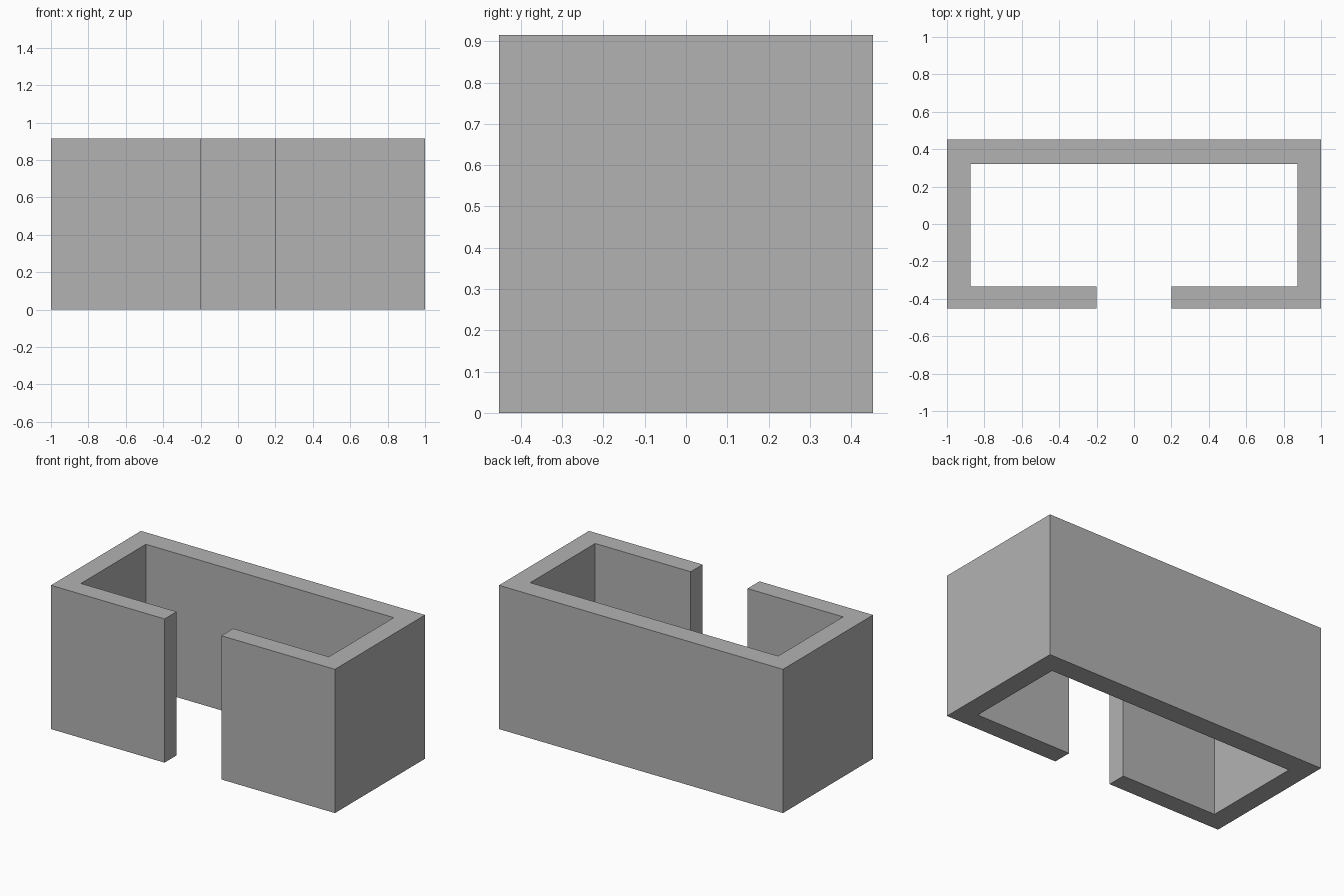
import bpy
import bmesh

cube = bpy.data.objects.get("Cube")
if cube:
    bpy.data.objects.remove(cube, do_unlink=True)

HEIGHT = 0.915
X_OUT, X_IN, X_GAP = 1.0, 0.873, 0.2
Y_OUT, Y_BACK, Y_FRONT = 0.453, 0.32, -0.333

# Plain grey for the whole enclosure
grey = bpy.data.materials.new("plain_grey")
grey.use_nodes = True
colour = (0.45, 0.45, 0.45, 1.0)
grey.diffuse_color = colour
grey.node_tree.nodes["Principled BSDF"].inputs["Base Color"].default_value = colour

# Floor plan: right half going round the wall, then mirrored for the left half
outer = [(X_GAP, -Y_OUT), (X_OUT, -Y_OUT), (X_OUT, Y_OUT)]
inner = [(X_IN, Y_BACK), (X_IN, Y_FRONT), (X_GAP, Y_FRONT)]


def mirrored(points):
    return [(-x, y) for x, y in reversed(points)]


plan = outer + mirrored(outer) + mirrored(inner) + inner

# Walls: the plan raised to full height, open at top and bottom of the room
bm = bmesh.new()
base = bm.faces.new([bm.verts.new((x, y, 0)) for x, y in plan])
raised = bmesh.ops.extrude_face_region(bm, geom=[base], use_keep_orig=True)
top = [v for v in raised["geom"] if isinstance(v, bmesh.types.BMVert)]
bmesh.ops.translate(bm, verts=top, vec=(0, 0, HEIGHT))
bmesh.ops.recalc_face_normals(bm, faces=bm.faces)

mesh = bpy.data.meshes.new("walls")
bm.to_mesh(mesh)
bm.free()
mesh.materials.append(grey)
walls = bpy.data.objects.new("walls", mesh)
bpy.context.collection.objects.link(walls)
